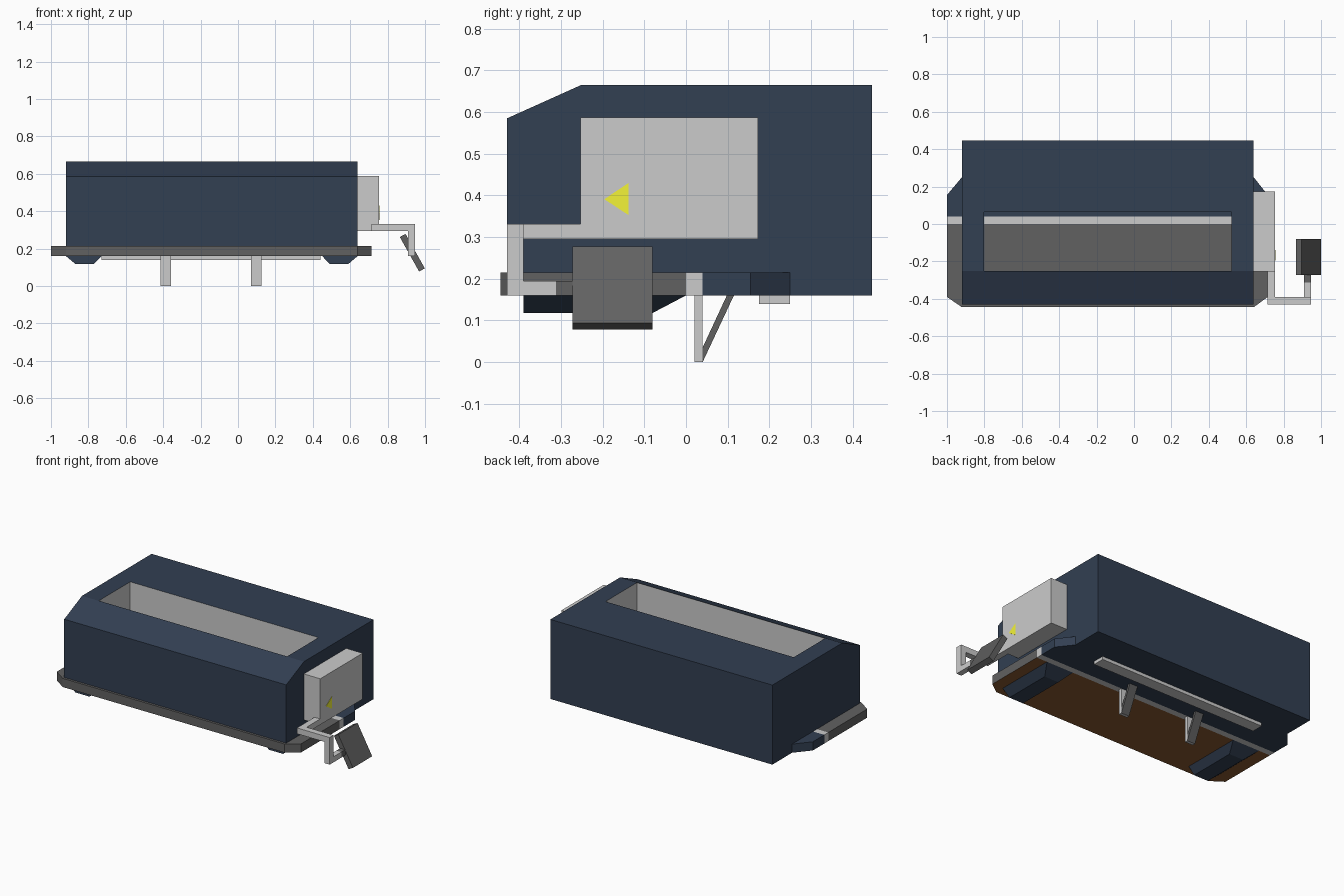
import bpy, bmesh
from mathutils import Vector

if "Cube" in bpy.data.objects:
    bpy.data.objects.remove(bpy.data.objects["Cube"])


def mat(name, r, g, b):
    m = bpy.data.materials.new(name)
    m.diffuse_color = (r, g, b, 1)
    m.use_nodes = True
    m.node_tree.nodes["Principled BSDF"].inputs["Base Color"].default_value = m.diffuse_color
    return m


NAVY = mat("navy", 0.032, 0.05, 0.085)
LIGHT = mat("light_grey", 0.6, 0.6, 0.6)
DARK = mat("dark_grey", 0.12, 0.12, 0.12)
BROWN = mat("brown", 0.25, 0.1, 0.03)
YELLOW = mat("yellow", 0.9, 0.9, 0.04)


def finish(bm, name, m):
    bmesh.ops.recalc_face_normals(bm, faces=bm.faces[:])
    me = bpy.data.meshes.new(name)
    bm.to_mesh(me)
    bm.free()
    me.materials.append(m)
    ob = bpy.data.objects.new(name, me)
    bpy.context.collection.objects.link(ob)
    return ob


def prism(name, pts, axis, lo, hi, m):
    """Extrude a 2D profile along an axis (0=x, 1=y, 2=z)."""
    def place(p, d):
        c = list(p)
        c.insert(axis, d)
        return Vector(c)
    bm = bmesh.new()
    face = bm.faces.new([bm.verts.new(place(p, lo)) for p in pts])
    ext = bmesh.ops.extrude_face_region(bm, geom=[face])["geom"]
    step = place((0, 0), hi - lo)
    bmesh.ops.translate(bm, vec=step, verts=[v for v in ext if isinstance(v, bmesh.types.BMVert)])
    return finish(bm, name, m)


def boxes(name, spans, m):
    """One object from boxes given as (x0, x1, y0, y1, z0, z1)."""
    bm = bmesh.new()
    for x0, x1, y0, y1, z0, z1 in spans:
        vs = bmesh.ops.create_cube(bm, size=1)["verts"]
        bmesh.ops.scale(bm, vec=(x1 - x0, y1 - y0, z1 - z0), verts=vs)
        bmesh.ops.translate(bm, vec=((x0 + x1) / 2, (y0 + y1) / 2, (z0 + z1) / 2), verts=vs)
    return finish(bm, name, m)


XL, XR = -0.92, 0.64       # housing sides
WL, WR = -1.0, 0.715       # base plate sides
Z0, Z1 = 0.16, 0.215       # base plate underside and top

# Housing with an open, grey-lined hopper
housing = prism("housing", [(-0.43, Z1), (-0.43, 0.585), (-0.252, 0.665), (0.447, 0.665),
                            (0.447, Z0), (0.25, Z0), (0.25, Z1)], 0, XL, XR, NAVY)
cutter = boxes("hopper_cutter", [(-0.803, 0.52, -0.25, 0.065, 0.1, 0.8)], LIGHT)
cutter.hide_render = True
cutter.hide_viewport = True
cutter.display_type = 'WIRE'
housing.data.materials.append(LIGHT)
cut = housing.modifiers.new("hopper", 'BOOLEAN')
cut.operation = 'DIFFERENCE'
cut.object = cutter
cut.solver = 'EXACT'
cut.material_mode = 'TRANSFER'

# Base: front plate with brown underside, light strip, rear plate
front = prism("front_base_plate", [(WL, 0), (WL, -0.39), (XL, -0.445), (XR, -0.445),
                                   (WR, -0.39), (WR, 0)], 2, Z0, Z1, DARK)
front.data.materials.append(BROWN)
for f in front.data.polygons:
    if f.normal.z < -0.5:
        f.material_index = 1
boxes("base_strip", [(WL, WR, 0, 0.04, Z0, Z1)], LIGHT)
prism("rear_base_plate", [(WL, 0.04), (WL, 0.155), (XL, 0.25), (XR, 0.25),
                          (WR, 0.155), (WR, 0.04)], 2, Z0, Z1, NAVY)


# Tapered skids under the front corners
def skid(name, side):
    bm = bmesh.new()
    mid = (XL + XR) / 2
    rings = []
    for a, b, back, z in ((0.78, 0.59, 0.0, Z0), (0.73, 0.63, -0.08, 0.118)):
        rings.append([bm.verts.new((mid + side * x, y, z))
                      for x, y in ((a, -0.39), (b, -0.39), (b, back), (a, back))])
    top, low = rings
    bm.faces.new(top)
    bm.faces.new(low)
    for i in range(4):
        j = (i + 1) % 4
        bm.faces.new((top[i], top[j], low[j], low[i]))
    finish(bm, name, NAVY)


skid("left_skid", -1)
skid("right_skid", 1)

# Support legs with diagonal braces, and the rear rail
for side, x in (("left", -0.415), ("right", 0.07)):
    boxes(side + "_leg", [(x, x + 0.056, 0.02, 0.04, 0, Z0)], LIGHT)
    prism(side + "_leg_brace", [(0.04, 0), (0.115, Z0), (0.098, Z0), (0.04, 0.035)],
          0, x, x + 0.056, DARK)
boxes("underside_rail", [(-0.73, 0.44, 0.175, 0.25, 0.14, Z0)], LIGHT)

# Side box with arrow marker
boxes("side_box", [(XR, 0.755, -0.253, 0.173, 0.295, 0.587)], LIGHT)
prism("arrow_marker", [(-0.196, 0.391), (-0.138, 0.43), (-0.138, 0.353)], 0, 0.755, 0.757, YELLOW)

# Bent crank arm and its tilted paddle
boxes("crank_arm", [(0.715, 0.755, -0.39, -0.253, 0.295, 0.332),
                    (0.715, 0.945, -0.43, -0.39, 0.295, 0.332),
                    (0.91, 0.945, -0.43, -0.39, 0.16, 0.295),
                    (0.91, 0.945, -0.39, -0.312, 0.16, 0.195)], LIGHT)
boxes("paddle_shaft", [(0.91, 0.945, -0.312, -0.272, 0.16, 0.195)], DARK)
prism("paddle", [(0.865, 0.262), (0.896, 0.278), (0.999, 0.094), (0.968, 0.078)],
      1, -0.273, -0.08, DARK)
